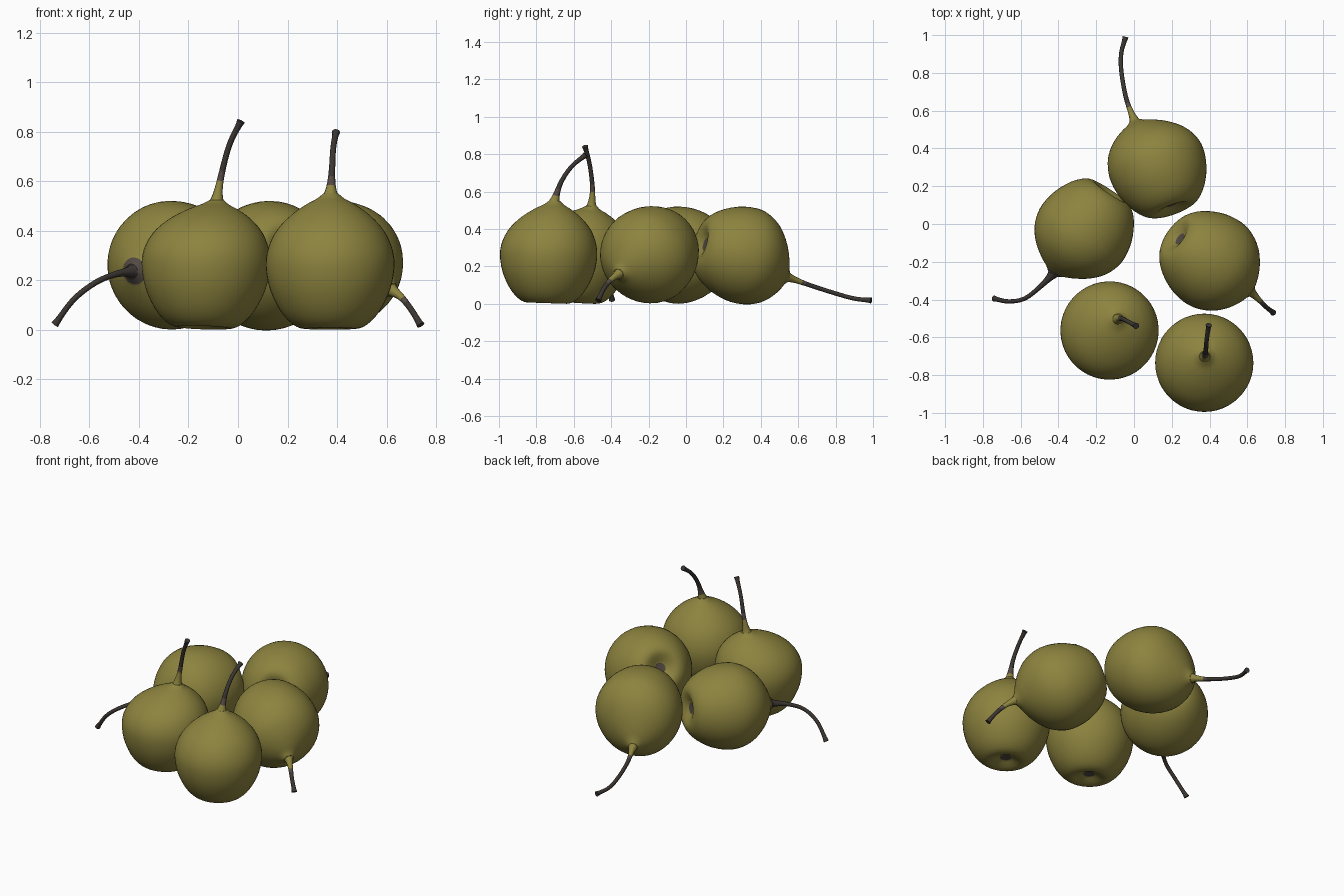
import bpy, bmesh, math
from mathutils import Vector

if "Cube" in bpy.data.objects:
    bpy.data.objects.remove(bpy.data.objects["Cube"])


def material(name, rgb):
    m = bpy.data.materials.new(name)
    m.diffuse_color = (*rgb, 1)
    m.use_nodes = True
    m.node_tree.nodes["Principled BSDF"].inputs["Base Color"].default_value = m.diffuse_color
    return m


GREEN = material("olive skin", (0.265, 0.228, 0.049))
BARK = material("dark stem", (0.044, 0.037, 0.032))
BROWN = material("calyx brown", (0.085, 0.066, 0.055))


def spline(pts, n):
    """Catmull-Rom through points of any dimension, n steps per span."""
    p = [Vector(q) for q in pts]
    p = [2 * p[0] - p[1]] + p + [2 * p[-1] - p[-2]]
    out = []
    for i in range(1, len(p) - 2):
        a, b, c, d = p[i - 1:i + 3]
        for k in range(n):
            t = k / n
            out.append(0.5 * (2 * b + (c - a) * t + (2 * a - 5 * b + 4 * c - d) * t * t
                              + (3 * b - a - 3 * c + d) * t ** 3))
    return out + [p[-2]]


def skin(name, rings, mats, rule):
    """Join rings of points into a capped surface; rule(i) gives the material of band i."""
    bm = bmesh.new()
    loops = [[bm.verts.new(v) for v in r] for r in rings]
    n = len(loops[0])
    for i in range(len(loops) - 1):
        for j in range(n):
            k = (j + 1) % n
            f = bm.faces.new((loops[i][j], loops[i][k], loops[i + 1][k], loops[i + 1][j]))
            f.material_index = rule(i)
            f.smooth = True
    bm.faces.new(loops[0][::-1]).material_index = rule(0)
    bm.faces.new(loops[-1]).material_index = rule(len(loops) - 2)
    bmesh.ops.recalc_face_normals(bm, faces=bm.faces)
    me = bpy.data.meshes.new(name)
    bm.to_mesh(me)
    bm.free()
    for m in mats:
        me.materials.append(m)
    ob = bpy.data.objects.new(name, me)
    bpy.context.collection.objects.link(ob)
    return ob


# Fruit half outline (radius, height): shallow calyx basin, belly, shoulder, neck
PROFILE = [(0.004, -0.220), (0.034, -0.222), (0.065, -0.237), (0.105, -0.249), (0.150, -0.232),
           (0.20, -0.178), (0.243, -0.09), (0.260, 0.005), (0.249, 0.08), (0.215, 0.147),
           (0.160, 0.203), (0.100, 0.243), (0.055, 0.266), (0.030, 0.285)]
TOP = PROFILE[-1][1]


def pear(name, centre, axis, path, green_until, collar=False):
    """axis points from calyx to neck; the top of the fruit bends to meet path[0]."""
    centre, axis = Vector(centre), Vector(axis).normalized()
    rot = axis.to_track_quat('Z', 'Y')
    outline = spline(PROFILE, 3)

    def ring(r, h):
        return [centre + rot @ Vector((r * math.cos(a), r * math.sin(a), h))
                for a in (math.tau * j / 48 for j in range(48))]

    # fruit body, set on the ground, with its neck bent to the stem
    centre.z -= min(v.z for r, h in outline if h < 0.15 for v in ring(r, h))
    bend = Vector(path[0]) - centre - axis * TOP
    rings = [[v + bend * (max(h, 0) / TOP) ** 2 for v in ring(r, h)] for r, h in outline]
    last = len(rings) - 2
    skin(name + "_fruit", rings, [GREEN, BROWN],
         lambda i: 1 if i < 3 or (collar and i > last - 3) else 0)

    # stem: flared green neck, thin dark stalk, thicker tip
    pts = spline([Vector(path[0]) - axis * 0.03] + path, 6)
    n = len(pts) - 1
    lens = [0.0]
    for a, b in zip(pts, pts[1:]):
        lens.append(lens[-1] + (b - a).length)
    side = Vector((0.31, 0.52, 0.79))
    tubes = []
    for i, p in enumerate(pts):
        tan = (pts[min(i + 1, n)] - pts[max(i - 1, 0)]).normalized()
        side = (side - tan * side.dot(tan)).normalized()
        up = tan.cross(side)
        left = lens[-1] - lens[i]
        r = 0.0115 + 0.034 * math.exp(-lens[i] / 0.04) + 0.005 * math.exp(-left / 0.02)
        tubes.append([p + r * (side * math.cos(a) + up * math.sin(a))
                      for a in (math.tau * j / 12 for j in range(12))])
    skin(name + "_stem", tubes, [GREEN, BROWN, BARK],
         lambda i: (0 if lens[i] < green_until else
                    1 if lens[i] < green_until + 0.03 else 2))


# Two standing pears, then three lying on their sides
pear("right_standing_pear", (0.372, -0.735, 0.26), (0.0, 0.01, 0.3),
     [(0.375, -0.702, 0.55), (0.38, -0.668, 0.65), (0.385, -0.61, 0.735), (0.396, -0.535, 0.797)], 0.05)
pear("left_standing_pear", (-0.13, -0.565, 0.26), (0.01, 0.02, 0.3),
     [(-0.085, -0.505, 0.522), (-0.068, -0.50, 0.62), (-0.035, -0.515, 0.745), (0.012, -0.54, 0.842)], 0.11)
pear("back_lying_pear", (0.125, 0.305, 0.26), (-0.09, 0.25, -0.07),
     [(0.003, 0.545, 0.142), (-0.04, 0.66, 0.10), (-0.066, 0.80, 0.055), (-0.068, 0.90, 0.028),
      (-0.045, 0.99, 0.018)], 0.09)
pear("left_lying_pear", (-0.265, -0.035, 0.26), (-0.16, -0.24, -0.03),
     [(-0.43, -0.265, 0.235), (-0.50, -0.335, 0.222), (-0.58, -0.395, 0.187),
      (-0.665, -0.41, 0.12), (-0.74, -0.395, 0.02)], 0.0, True)
pear("right_lying_pear", (0.407, -0.195, 0.26), (0.21, -0.15, -0.12),
     [(0.62, -0.36, 0.16), (0.66, -0.40, 0.13), (0.70, -0.44, 0.08), (0.738, -0.47, 0.018)], 0.10)
